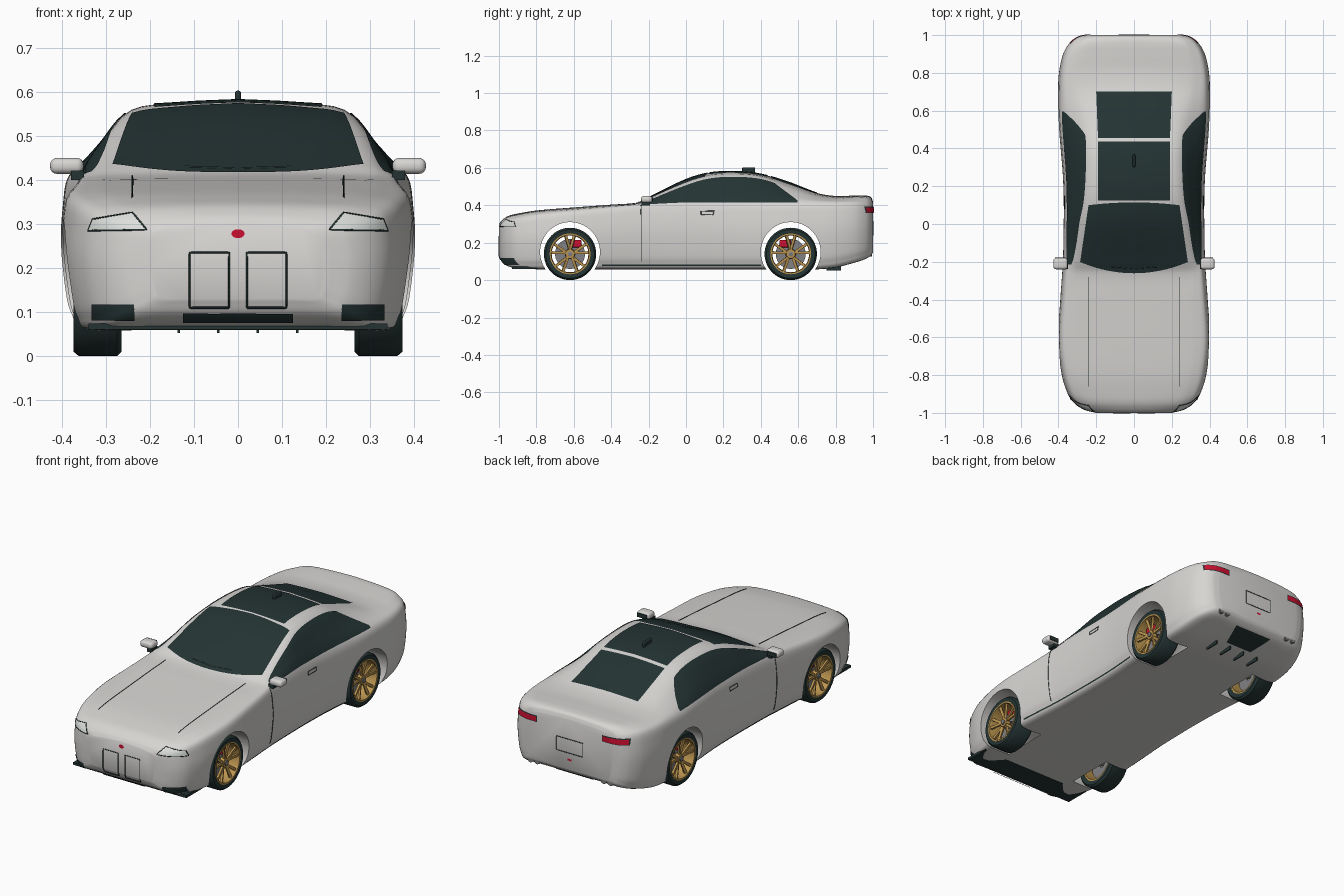
import bpy, bmesh, math
from mathutils import Vector, Matrix
from mathutils.bvhtree import BVHTree

if "Cube" in bpy.data.objects:
    bpy.data.objects.remove(bpy.data.objects["Cube"])


def material(name, *rgb):
    m = bpy.data.materials.new(name)
    m.use_nodes = True
    m.diffuse_color = (*rgb, 1)
    m.node_tree.nodes["Principled BSDF"].inputs["Base Color"].default_value = (*rgb, 1)
    return m


PAINT = material("pearl_paint", .68, .67, .65)
DARK = material("dark_glass_and_rubber", .018, .034, .034)
GOLD = material("gold_alloy", .5, .3, .08)
RED = material("red", .6, .005, .03)
STEEL = material("steel", .22, .22, .23)
LAMP = material("lamp_lens", .72, .74, .72)


def finish(name, bm, mat, smooth=True, recalc=True):
    if recalc:
        bmesh.ops.recalc_face_normals(bm, faces=bm.faces)
    me = bpy.data.meshes.new(name)
    bm.to_mesh(me)
    bm.free()
    me.materials.append(mat)
    ob = bpy.data.objects.new(name, me)
    bpy.context.collection.objects.link(ob)
    if smooth:
        shade(ob)
    return ob


def shade(ob):
    bpy.ops.object.select_all(action='DESELECT')
    ob.select_set(True)
    bpy.context.view_layer.objects.active = ob
    bpy.ops.object.shade_smooth_by_angle(angle=math.radians(40))


def spline(keys, rows, t):
    """Smooth interpolation of table rows at t."""
    n = len(keys)
    i = max(k for k in range(n - 1) if keys[k] <= t or k == 0)
    h = keys[i + 1] - keys[i]
    s = (t - keys[i]) / h

    def slope(k, c):
        a, b = max(k - 1, 0), min(k + 1, n - 1)
        return (rows[b][c] - rows[a][c]) / (keys[b] - keys[a]) * h
    return [rows[i][c] * (1 + 2 * s) * (1 - s) ** 2 + slope(i, c) * s * (1 - s) ** 2
            + rows[i + 1][c] * s * s * (3 - 2 * s) + slope(i + 1, c) * s * s * (s - 1)
            for c in range(len(rows[0]))]


# Body stations: y, half width, floor, shoulder, roof edge x, roof edge z, centre top
STATIONS = [
    (-1, .2, .13, .27, .14, .29, .3), (-.985, .26, .1, .285, .18, .31, .32),
    (-.95, .315, .075, .305, .22, .335, .343), (-.9, .35, .064, .325, .24, .35, .356),
    (-.8, .382, .06, .345, .26, .368, .372), (-.62, .402, .06, .365, .27, .383, .387),
    (-.4, .39, .06, .383, .27, .4, .402), (-.26, .38, .06, .395, .28, .41, .415),
    (-.2, .376, .06, .4, .285, .434, .442), (0, .372, .06, .41, .27, .515, .538),
    (.12, .372, .06, .41, .25, .55, .573), (.25, .376, .06, .41, .24, .56, .581),
    (.4, .388, .06, .41, .235, .548, .567), (.55, .4, .06, .41, .24, .5, .523),
    (.7, .402, .06, .41, .27, .452, .466), (.8, .397, .07, .408, .28, .44, .45),
    (.9, .375, .095, .407, .27, .442, .452), (.96, .34, .115, .4, .25, .442, .452),
    (.99, .3, .135, .39, .22, .43, .443), (1, .26, .15, .37, .2, .41, .42)]
YS = [r[0] for r in STATIONS]
ROWS = [r[1:] for r in STATIONS]


def section(y):
    w, zb, zs, xr, zr, zt = spline(YS, ROWS, y)
    h = zs - zb
    pts = [(0, zb), (.5 * w, zb), (.86 * w, zb), (.94 * w, zb + .1 * h),
           (.975 * w, zb + .25 * h), (w, zb + .55 * h), (.99 * w, zb + .8 * h), (.955 * w, zs),
           ((.955 * w + xr) / 2 + .007, (zs + zr) / 2 + .005), (xr, zr),
           (.55 * xr, zt - .3 * (zt - zr)), (0, zt)]
    steps = 4 * (len(pts) - 1)
    half = [spline(range(len(pts)), pts, k / 4) for k in range(steps + 1)]
    return half + [(-x, z) for x, z in half[-2:0:-1]]


bm = bmesh.new()
ys = [a + (b - a) * k / 5 for a, b in zip(YS, YS[1:]) for k in range(5)] + [1]
rings = [[bm.verts.new((x, y, z)) for x, z in section(y)] for y in ys]
for a, b in zip(rings, rings[1:]):
    for k in range(len(a)):
        bm.faces.new((a[k - 1], a[k], b[k], b[k - 1]))
bm.faces.new(rings[0])
bm.faces.new(rings[-1])
bmesh.ops.recalc_face_normals(bm, faces=bm.faces)
SURFACE = BVHTree.FromBMesh(bm)
body = finish("body_shell", bm, PAINT, smooth=False)

# Wheel arches, opened to the inside of the shell
AXLES = {"front": -.62, "rear": .56}
cutters = []
for y in AXLES.values():
    for s in (1, -1):
        bm = bmesh.new()
        bmesh.ops.create_cone(bm, cap_ends=True, segments=64, radius1=.16, radius2=.16, depth=.3,
                              matrix=Matrix.Translation((s * .37, y, .15)) @ Matrix.Rotation(math.pi / 2, 4, 'Y'))
        cut = finish("arch_cutter", bm, PAINT, smooth=False)
        cut.hide_render = True
        cutters.append(cut)
        mod = body.modifiers.new("arch", 'BOOLEAN')
        mod.operation, mod.solver, mod.object = 'DIFFERENCE', 'EXACT', cut
cut_mesh = bpy.data.meshes.new_from_object(body.evaluated_get(bpy.context.evaluated_depsgraph_get()))
body.modifiers.clear()
body.data = cut_mesh
for cut in cutters:
    bpy.data.objects.remove(cut)
bm = bmesh.new()
bm.from_mesh(cut_mesh)
caps = [f for f in bm.faces if all(abs(abs(v.co.x) - .22) < 1e-4 for v in f.verts)]
bmesh.ops.delete(bm, geom=caps, context='FACES')
bm.to_mesh(cut_mesh)
bm.free()
shade(body)

# Projection of flat coordinates onto the body from one direction
VIEWS = {"top": (lambda a, b: (a, b, 3), (0, 0, -1)), "below": (lambda a, b: (a, b, -3), (0, 0, 1)),
         "front": (lambda a, b: (a, -3, b), (0, 1, 0)), "rear": (lambda a, b: (a, 3, b), (0, -1, 0)),
         "left": (lambda a, b: (3, a, b), (-1, 0, 0)), "right": (lambda a, b: (-3, a, b), (1, 0, 0))}


def project(view, a, b, lift=.003):
    start, ray = VIEWS[view]
    hit, normal, _, _ = SURFACE.ray_cast(Vector(start(a, b)), Vector(ray))
    if hit is None:
        return Vector(start(a, b)) + Vector(ray) * 2.1
    return hit + normal * lift


def plate(name, mat, view, f, n=16, m=10, lift=.003):
    """Thin panel on the body; f maps u, v in 0..1 to flat coordinates."""
    bm = bmesh.new()
    g = [[bm.verts.new(project(view, *f(i / n, j / m), lift)) for j in range(m + 1)] for i in range(n + 1)]
    for i in range(n):
        for j in range(m):
            bm.faces.new((g[i][j], g[i + 1][j], g[i + 1][j + 1], g[i][j + 1]))
    bm.normal_update()
    ray = Vector(VIEWS[view][1])
    if sum(f.normal.dot(ray) for f in bm.faces) > 0:
        bmesh.ops.reverse_faces(bm, faces=bm.faces)
    return finish(name, bm, mat, recalc=False)


def quad(p, q, r, s):
    """Bilinear patch from four corners."""
    return lambda u, v: tuple((p[k] * (1 - u) + q[k] * u) * (1 - v) + (s[k] * (1 - u) + r[k] * u) * v for k in (0, 1))


def rect(a0, a1, b0, b1):
    return quad((a0, b0), (a1, b0), (a1, b1), (a0, b1))


def line(name, view, pts, closed=False, depth=.002, mat=DARK):
    """Thin seam following the body."""
    pts = pts + pts[:1] if closed else pts
    path = [project(view, *[p[k] + (q[k] - p[k]) * i / 12 for k in (0, 1)], 0.001)
            for p, q in zip(pts, pts[1:]) for i in range(13)]
    cu = bpy.data.curves.new(name, 'CURVE')
    cu.dimensions, cu.bevel_depth, cu.bevel_resolution = '3D', depth, 0
    sp = cu.splines.new('POLY')
    sp.points.add(len(path) - 1)
    for p, co in zip(sp.points, path):
        p.co = (*co, 1)
    cu.materials.append(mat)
    bpy.context.collection.objects.link(bpy.data.objects.new(name, cu))


def box(name, mat, centre, size, bevel=0):
    bm = bmesh.new()
    bmesh.ops.create_cube(bm, size=1, matrix=Matrix.Translation(centre) @ Matrix.Diagonal((*size, 1)))
    if bevel:
        bmesh.ops.bevel(bm, geom=bm.edges[:], offset=bevel, segments=4, profile=.5, affect='EDGES')
    return finish(name, bm, mat, smooth=bool(bevel))


# Glass
def windshield(u, v):
    s = 2 * u - 1
    return s * (.285 - .045 * v), (-.26 + .06 * s * s) * (1 - v) + (.115 - .015 * s * s) * v


def side_glass(u, v):
    y = -.215 + .81 * u
    row = spline(YS, ROWS, y)
    low = row[2] + .004
    high = max(low + .002, min(row[4] - .01, .425 + (.595 - y) * .75))
    return y, low + (high - low) * v


plate("windshield", DARK, "top", windshield, 24, 20)
plate("roof_panel", DARK, "top", rect(-.19, .19, .125, .435))
plate("rear_window", DARK, "top", quad((-.19, .455), (.19, .455), (.2, .7), (-.2, .7)))

# Details on each side
for side, s in (("left", 1), ("right", -1)):
    plate(side + "_side_window", DARK, side, side_glass, 40, 10)
    line(side + "_door_seam", side, [(-.24, .1), (-.24, .4)])
    line(side + "_door_handle", side, [(.08, .35), (.145, .35), (.15, .37), (.08, .368)], True, .0018)
    plate(side + "_sill_stripe", DARK, side, rect(-.45, .4, .077, .084), 24, 1)
    line(side + "_hood_seam", "top", [(s * .24, -.86), (s * .24, -.28)])
    lamp = [(s * .34, .285), (s * .33, .31), (s * .24, .325), (s * .208, .287)]
    plate(side + "_headlight", LAMP, "front", quad(*lamp), lift=.002)
    line(side + "_headlight_frame", "front", lamp, True, .0025)
    line(side + "_grille_frame", "front", [(s * .02, .11), (s * .11, .11), (s * .11, .235), (s * .02, .235)], True, .0025)
    plate(side + "_bumper_intake", DARK, "front", rect(s * .235, s * .33, .082, .118))
    plate(side + "_taillight", RED, "rear", rect(s * .2, s * .33, .362, .388), lift=.004)
    plate(side + "_taillight_surround", DARK, "rear", rect(s * .195, s * .335, .358, .393), lift=.002)
    line(side + "_wiper", "top", [(s * .005, -.235), (s * .12, -.225)], depth=.004)
    box(side + "_mirror", PAINT, (s * .389, -.21, .432), (.076, .06, .036), .015)
    box(side + "_mirror_glass", DARK, (s * .39, -.179, .432), (.055, .004, .022))
    box(side + "_mirror_base", DARK, (s * .365, -.215, .411), (.03, .045, .022))
    for k in (.2, .24):
        bm = bmesh.new()
        bmesh.ops.create_cone(bm, cap_ends=True, segments=20, radius1=.017, radius2=.017, depth=.1,
                              matrix=Matrix.Translation((s * k, .945, .142)) @ Matrix.Rotation(math.pi / 2, 4, 'X'))
        finish(side + "_exhaust_pipe", bm, STEEL)
    for k in (.045, .135):
        box(side + "_diffuser_fin", DARK, (s * k, .79, .062), (.006, .08, .02))

# Front, rear and roof trim
box("front_splitter", DARK, (0, -.86, .067), (.68, .14, .014))
plate("centre_intake", DARK, "front", rect(-.125, .125, .08, .1), lift=.006)
plate("front_badge", RED, "front", lambda u, v: (.015 * v * math.cos(u * math.tau), .278 + .01 * v * math.sin(u * math.tau)), 20, 2)
line("rear_plate_frame", "rear", [(-.08, .24), (.08, .24), (.08, .315), (-.08, .315)], True)
plate("rear_badge", RED, "rear", rect(-.012, .012, .2, .21), 2, 2)
plate("diffuser_panel", DARK, "below", quad((-.08, .84), (.08, .84), (.115, .96), (-.115, .96)))
box("antenna", DARK, (0, .335, .588), (.014, .07, .03), .006)


# Wheels
def lathe(name, mat, profile, s, y):
    bm = bmesh.new()
    vs = [bm.verts.new((s * x, y, .14 + r)) for r, x in profile]
    es = [bm.edges.new((vs[k - 1], vs[k])) for k in range(len(vs))]
    bmesh.ops.spin(bm, geom=vs + es, cent=(0, y, .14), axis=(1, 0, 0), angle=math.tau, steps=48, use_merge=True)
    bmesh.ops.remove_doubles(bm, verts=bm.verts, dist=1e-5)
    return finish(name, bm, mat)


for axle, y in AXLES.items():
    for side, s in (("left", 1), ("right", -1)):
        tag = axle + "_" + side
        lathe(tag + "_tire", DARK, [(.108, .268), (.13, .265), (.14, .275), (.14, .362), (.13, .374), (.108, .372)], s, y)
        lathe(tag + "_rim", GOLD, [(.109, .27), (.109, .374), (.101, .374), (.098, .355), (.098, .27)], s, y)
        lathe(tag + "_brake_disc", STEEL, [(.02, .305), (.08, .305), (.08, .315), (.02, .315)], s, y)
        lathe(tag + "_hub_cap", STEEL, [(.001, .3), (.013, .3), (.013, .369), (.001, .371)], s, y)
        lathe(tag + "_hub", GOLD, [(.004, .31), (.028, .34), (.024, .362), (.004, .364)], s, y)
        # paired spokes
        bm = bmesh.new()
        for k in range(5):
            for d in (-.24, .24):
                a = math.tau * k / 5 + math.pi / 2
                p = Vector((s * .352, y + .018 * math.cos(a), .14 + .018 * math.sin(a)))
                q = Vector((s * .362, y + .102 * math.cos(a + d), .14 + .102 * math.sin(a + d)))
                turn = (q - p).to_track_quat('Z', 'X').to_matrix().to_4x4()
                bmesh.ops.create_cube(bm, size=1, matrix=Matrix.Translation((p + q) / 2) @ turn
                                      @ Matrix.Diagonal((.014, .011, (q - p).length, 1)))
        finish(tag + "_spokes", bm, GOLD, smooth=False)
        lean = .03 if axle == "front" else -.03
        box(tag + "_brake_caliper", RED, (s * .318, y + lean, .195), (.04, .062, .04), .008)
